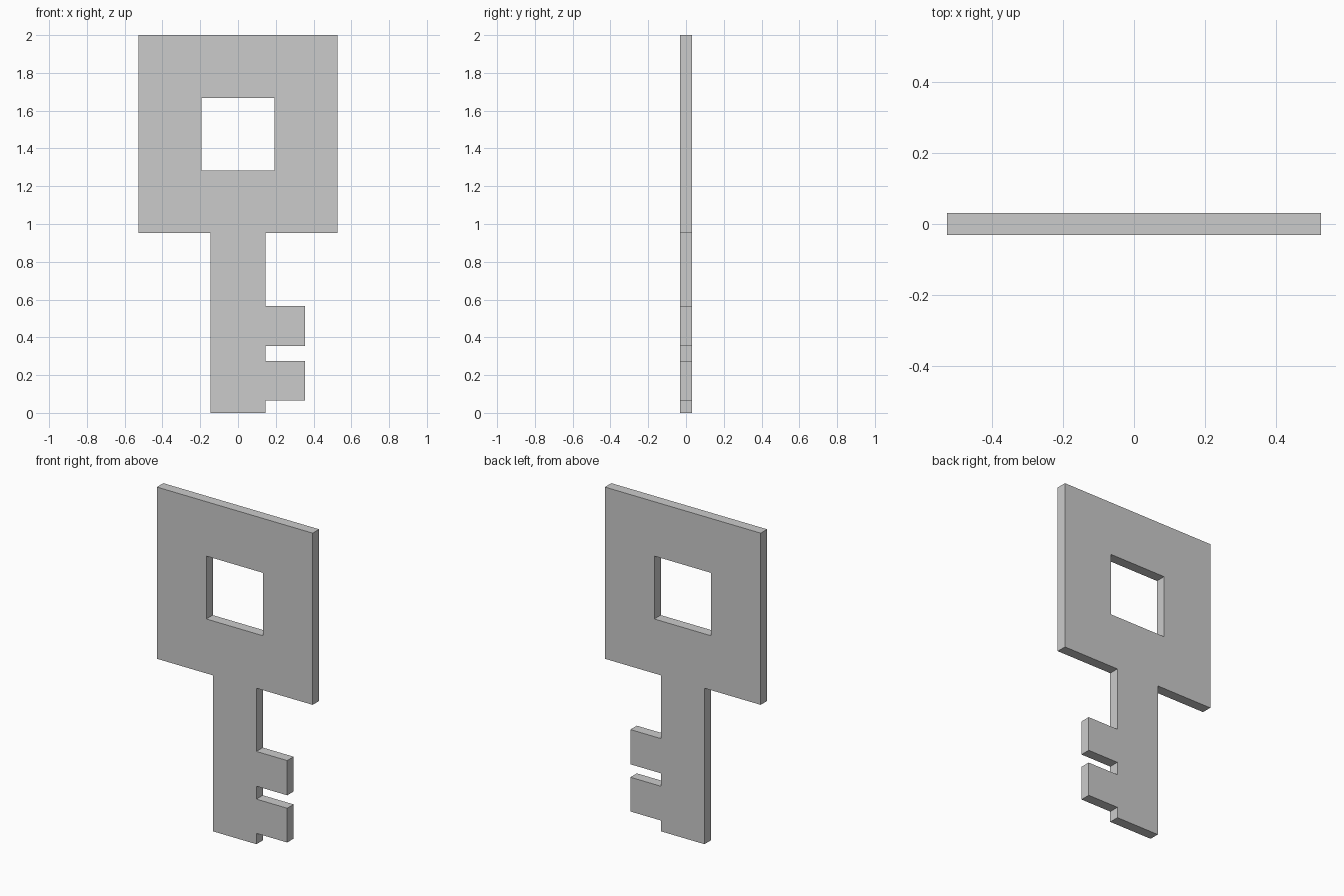
import bpy, bmesh
from math import radians

if "Cube" in bpy.data.objects:
    bpy.data.objects.remove(bpy.data.objects["Cube"])

HALF_THICK = 0.031
HEAD, HOLE, SHAFT, TOOTH = 0.526, 0.192, 0.146, 0.354   # half widths / tooth tip
HEAD_BOTTOM, HEAD_TOP = 0.952, 2.0
TEETH = [(0.066, 0.275), (0.354, 0.566)]                # bottom and top of each tooth

# Key outline: up the toothed side, around the head, down the plain side
outline = [(-SHAFT, 0), (SHAFT, 0)]
for low, high in TEETH:
    outline += [(SHAFT, low), (TOOTH, low), (TOOTH, high), (SHAFT, high)]
outline += [(SHAFT, HEAD_BOTTOM), (HEAD, HEAD_BOTTOM), (HEAD, HEAD_TOP),
            (-HEAD, HEAD_TOP), (-HEAD, HEAD_BOTTOM), (-SHAFT, HEAD_BOTTOM)]

# Square hole in the head
mid = (HEAD_BOTTOM + HEAD_TOP) / 2
hole = [(sx * HOLE, mid + sz * HOLE) for sx, sz in ((-1, -1), (-1, 1), (1, 1), (1, -1))]

# Filled, extruded profile
curve = bpy.data.curves.new("key_profile", 'CURVE')
curve.dimensions = '2D'
curve.fill_mode = 'BOTH'
curve.extrude = HALF_THICK
for points in (outline, hole):
    spline = curve.splines.new('POLY')
    spline.points.add(len(points) - 1)
    for p, (x, z) in zip(spline.points, points):
        p.co = (x, z, 0, 1)
    spline.use_cyclic_u = True

key = bpy.data.objects.new("key", curve)
bpy.context.collection.objects.link(key)
key.rotation_euler.x = radians(90)
bpy.context.view_layer.objects.active = key
key.select_set(True)
bpy.ops.object.convert(target='MESH')
key = bpy.context.object
key.name = "key"
bpy.ops.object.transform_apply(rotation=True)

# Weld the caps to the rim and keep faces flat
bm = bmesh.new()
bm.from_mesh(key.data)
bmesh.ops.remove_doubles(bm, verts=bm.verts, dist=1e-4)
bmesh.ops.dissolve_limit(bm, angle_limit=0.01, verts=bm.verts, edges=bm.edges)
bmesh.ops.recalc_face_normals(bm, faces=bm.faces)
for f in bm.faces:
    f.smooth = False
bm.to_mesh(key.data)
bm.free()
